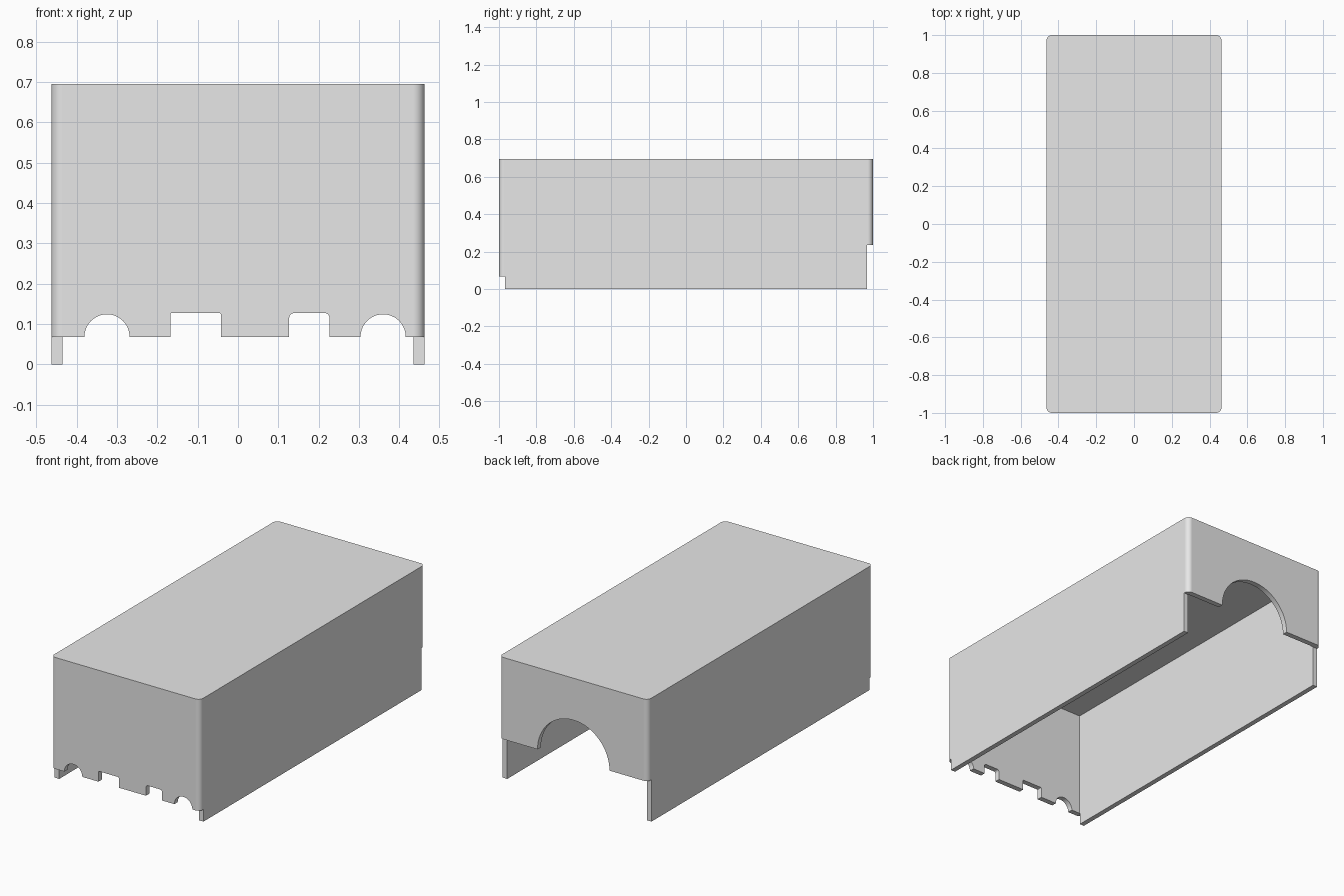
import bpy
import bmesh
from math import radians
from mathutils import Matrix

if "Cube" in bpy.data.objects:
    bpy.data.objects.remove(bpy.data.objects["Cube"])

HALF_X, HALF_Y, HEIGHT = 0.463, 1.0, 0.695
WALL = 0.028
FRONT_EDGE, BACK_EDGE = 0.068, 0.235   # lower edges of the end walls

grey = bpy.data.materials.new("light_grey")
grey.use_nodes = True
grey.diffuse_color = (0.8, 0.8, 0.8, 1)
grey.node_tree.nodes["Principled BSDF"].inputs["Base Color"].default_value = (0.8, 0.8, 0.8, 1)


def finish(name, bm):
    mesh = bpy.data.meshes.new(name)
    bm.to_mesh(mesh)
    bm.free()
    mesh.materials.append(grey)
    obj = bpy.data.objects.new(name, mesh)
    bpy.context.collection.objects.link(obj)
    return obj


def box(name, low, high, radius=0, axis=2, segments=6):
    """Box between two corners, with the edges along one axis rounded."""
    size = [b - a for a, b in zip(low, high)]
    centre = [(a + b) / 2 for a, b in zip(low, high)]
    bm = bmesh.new()
    bmesh.ops.create_cube(bm, size=1, matrix=Matrix.Translation(centre) @ Matrix.Diagonal((*size, 1)))
    if radius:
        edges = [e for e in bm.edges
                 if abs((e.verts[0].co - e.verts[1].co)[axis]) > size[axis] * 0.9]
        bmesh.ops.bevel(bm, geom=edges, offset=radius, segments=segments,
                        profile=0.5, affect='EDGES')
    return finish(name, bm)


def arch(name, x, y, z, radius, sides):
    """Cylinder lying along y."""
    bm = bmesh.new()
    bmesh.ops.create_cone(bm, cap_ends=True, segments=sides, radius1=radius, radius2=radius, depth=0.2,
                          matrix=Matrix.Translation((x, y, z)) @ Matrix.Rotation(radians(90), 4, 'X'))
    return finish(name, bm)


# Outer cover with rounded upright corners
cover = box("cover_shell", (-HALF_X, -HALF_Y, 0), (HALF_X, HALF_Y, HEIGHT), WALL)

# Hollow inside, and end walls shorter than the side walls
inner_x, inner_y = HALF_X - WALL, HALF_Y - 0.03
cutters = [
    box("cavity_cutter", (-inner_x, -inner_y, -0.1), (inner_x, inner_y, HEIGHT - WALL)),
    box("front_edge_cutter", (-0.6, -1.1, -0.1), (0.6, -0.968, FRONT_EDGE)),
    box("back_edge_cutter", (-0.6, 0.968, -0.1), (0.6, 1.1, BACK_EDGE)),
]

# Large back arch and the small front openings
cutters.append(arch("back_arch_cutter", 0, HALF_Y, BACK_EDGE, 0.224, 64))
for x in (-0.325, 0.36):
    cutters.append(arch("front_arch_cutter", x, -HALF_Y, FRONT_EDGE, 0.056, 48))
for left, right, radius in ((-0.168, -0.042, 0.004), (0.127, 0.227, 0.012)):
    cutters.append(box("front_slot_cutter", (left, -1.1, 0), (right, -0.9, 0.127), radius, axis=1))

bpy.context.view_layer.objects.active = cover
for cutter in cutters:
    cutter.hide_render = True
    cut = cover.modifiers.new("cut", 'BOOLEAN')
    cut.operation = 'DIFFERENCE'
    cut.solver = 'EXACT'
    cut.object = cutter
    bpy.ops.object.modifier_apply(modifier=cut.name)
    bpy.data.objects.remove(cutter)

# Smooth curves, crisp edges, flat panels
bpy.ops.object.select_all(action='DESELECT')
cover.select_set(True)
bpy.ops.object.shade_smooth_by_angle(angle=radians(30))
weighted = cover.modifiers.new("flat_panels", 'WEIGHTED_NORMAL')
weighted.keep_sharp = True
